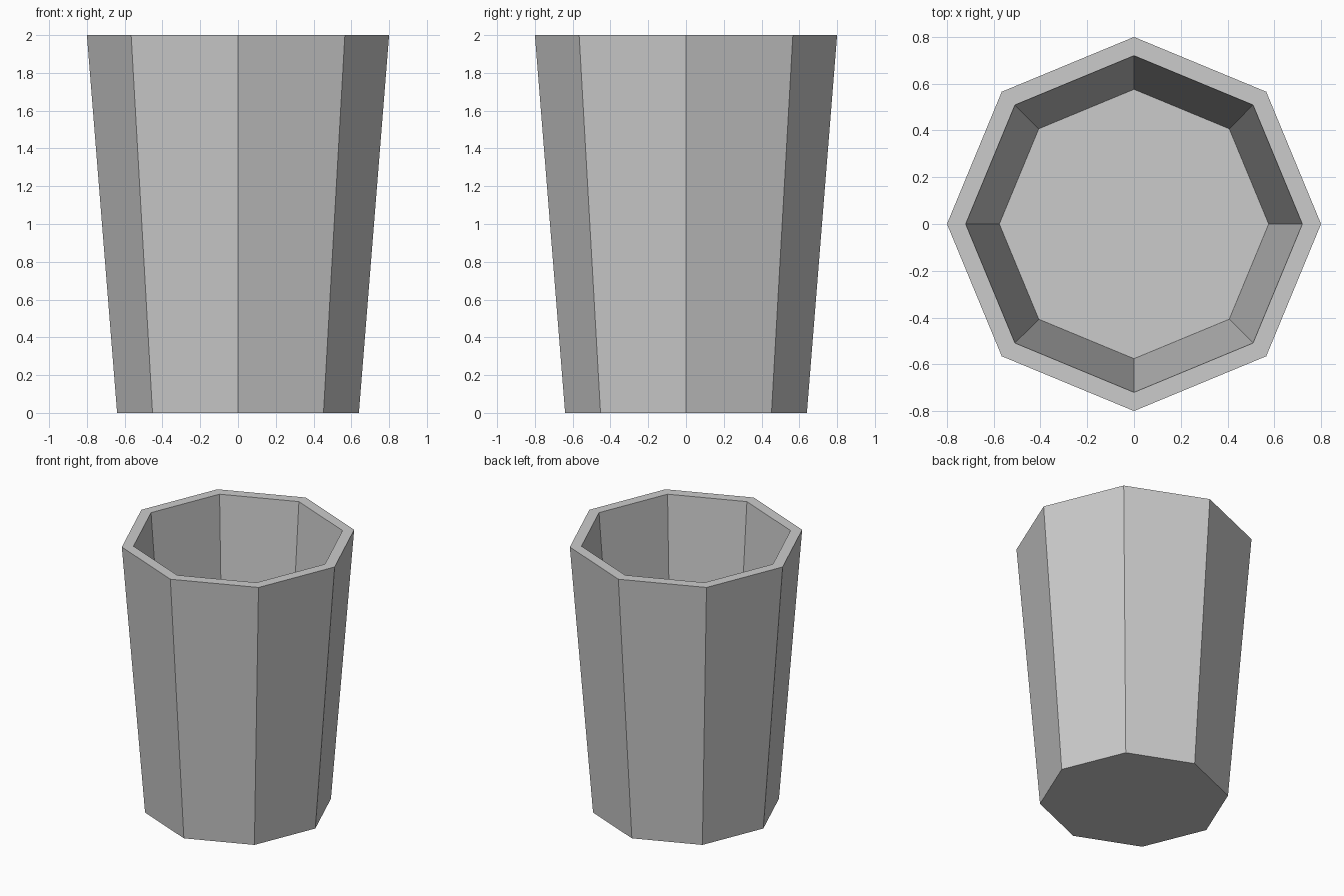
import bpy, bmesh
from math import cos, sin, tau

if "Cube" in bpy.data.objects:
    bpy.data.objects.remove(bpy.data.objects["Cube"])

SIDES = 8
# (radius, height) rings: outer foot, outer rim, inner rim, inner floor
PROFILE = [(0.64, 0.0), (0.80, 2.0), (0.72, 2.0), (0.576, 0.2)]

bm = bmesh.new()


def ring(radius, z):
    return [bm.verts.new((radius * cos(tau * i / SIDES),
                          radius * sin(tau * i / SIDES), z))
            for i in range(SIDES)]


rings = [ring(r, z) for r, z in PROFILE]

# outer wall, rim and inner wall
for lower, upper in zip(rings, rings[1:]):
    for i in range(SIDES):
        j = (i + 1) % SIDES
        bm.faces.new((lower[i], lower[j], upper[j], upper[i]))

# underside and inner floor
bm.faces.new(rings[0][::-1])
bm.faces.new(rings[-1])
bmesh.ops.recalc_face_normals(bm, faces=bm.faces[:])

mesh = bpy.data.meshes.new("cup")
bm.to_mesh(mesh)
bm.free()
cup = bpy.data.objects.new("cup", mesh)
bpy.context.collection.objects.link(cup)
